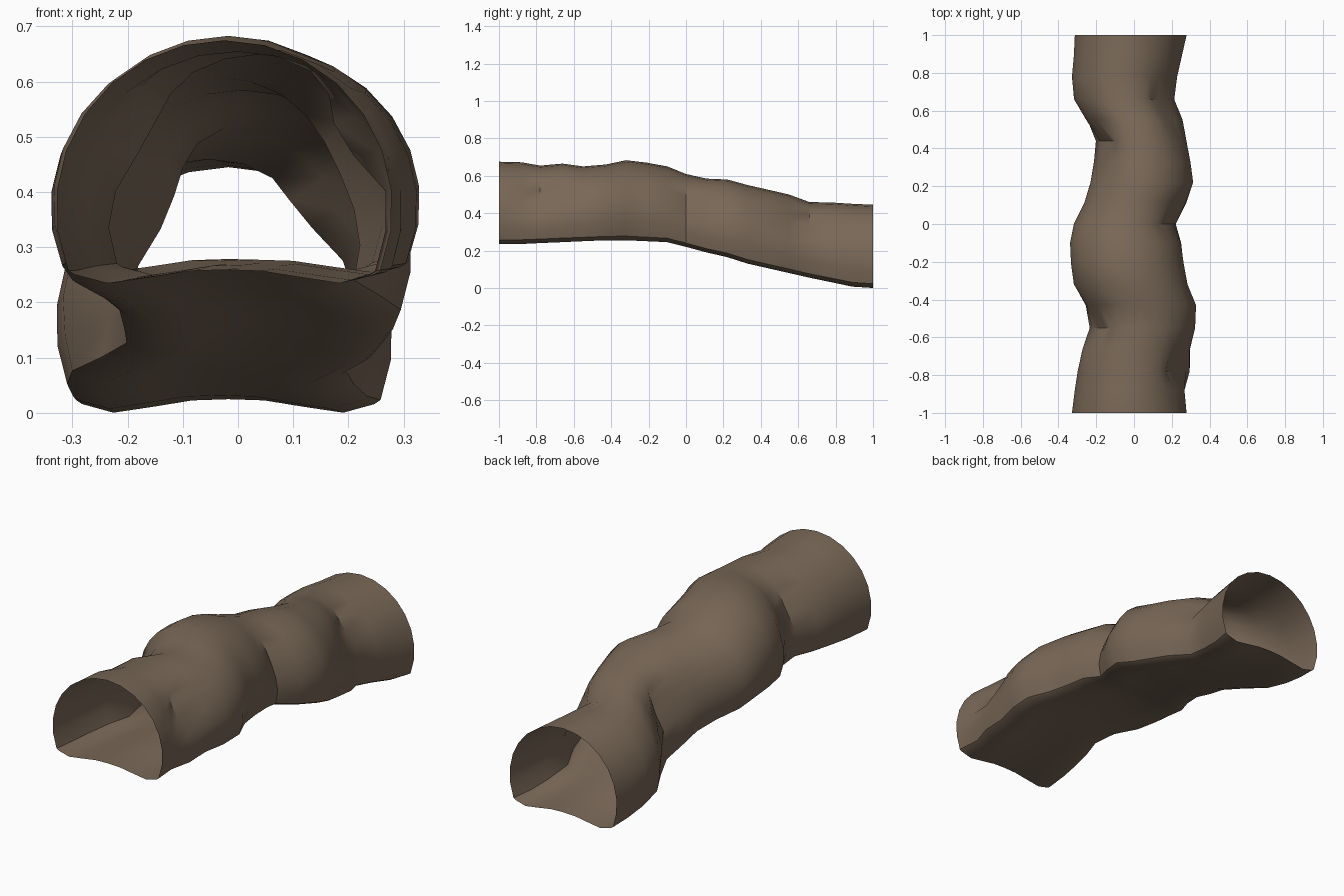
import bpy, bmesh, math

if "Cube" in bpy.data.objects:
    bpy.data.objects.remove(bpy.data.objects["Cube"])

# Ring stations along the tunnel: y, left x, right x, floor z, roof z
RINGS = [
    (-1.00, -.33, .28, .235, .675), (-.88, -.315, .27, .235, .672),
    (-.78, -.30, .30, .24, .655), (-.66, -.275, .30, .245, .665),
    (-.55, -.24, .325, .25, .65), (-.43, -.26, .33, .255, .66),
    (-.32, -.32, .285, .255, .683), (-.21, -.335, .265, .25, .67),
    (-.10, -.34, .255, .245, .65), (.00, -.32, .23, .22, .61),
    (.11, -.265, .28, .19, .585), (.22, -.235, .315, .165, .58),
    (.33, -.225, .30, .13, .55), (.44, -.22, .28, .105, .525),
    (.55, -.265, .26, .08, .50), (.66, -.32, .215, .055, .46),
    (.78, -.33, .23, .03, .457), (.89, -.32, .255, .007, .45),
    (1.00, -.315, .28, 0, .445)]

# Local rock dents: side, y, z, y radius, z radius, depth
DENTS = [
    (-1, -.52, .50, .09, .10, .05), (-1, .42, .36, .12, .12, .07),
    (1, -.76, .50, .07, .09, .09), (1, .60, .36, .12, .07, .05),
    (-1, .50, .13, .10, .07, .05), (1, .02, .45, .10, .12, .03)]

# Cross-section in unit form: u across (-1..1), v up (0..1)
ARCH_STEPS = 16
section = []
for i in range(ARCH_STEPS + 1):
    a = math.radians(-22 + 224 * i / ARCH_STEPS)
    u, v = math.cos(a), .31 + .69 * math.sin(a)
    section.append((u, v))
section += [(-.89, .035), (-.70, 0), (-.45, .025), (-.22, .05), (0, .055),
            (.22, .05), (.45, .025), (.70, 0), (.89, .035)]


def tunnel_point(ring, u, v):
    y, left, right, floor, roof = ring
    x = (left + right) / 2 + u * (right - left) / 2
    z = floor + v * (roof - floor)
    if v > .06:
        for side, dy, dz, ry, rz, depth in DENTS:
            if u * side > 0:
                g = math.exp(-((y - dy) / ry) ** 2 - ((z - dz) / rz) ** 2)
                x -= side * depth * g * min(1, abs(u) * 1.5)
                z -= .3 * depth * g * max(0, v - .5)
    return x, y, z


# Loft the open-ended shell
bm = bmesh.new()
loops = [[bm.verts.new(tunnel_point(r, u, v)) for u, v in section] for r in RINGS]
n = len(section)
for a, b in zip(loops, loops[1:]):
    for i in range(n):
        j = (i + 1) % n
        bm.faces.new((a[i], b[i], b[j], a[j]))
bmesh.ops.recalc_face_normals(bm, faces=bm.faces)
mid = max(bm.faces, key=lambda f: f.calc_center_median().z)
if mid.normal.z < 0:
    bmesh.ops.reverse_faces(bm, faces=bm.faces)

mesh = bpy.data.meshes.new("cave_tunnel")
bm.to_mesh(mesh)
bm.free()
tunnel = bpy.data.objects.new("cave_tunnel", mesh)
bpy.context.collection.objects.link(tunnel)

# Brown rock
rock = bpy.data.materials.new("brown rock")
rock.diffuse_color = (.19, .137, .095, 1)
rock.use_nodes = True
rock.node_tree.nodes["Principled BSDF"].inputs["Base Color"].default_value = rock.diffuse_color
mesh.materials.append(rock)

bpy.context.view_layer.objects.active = tunnel
tunnel.select_set(True)
bpy.ops.object.shade_smooth_by_angle(angle=math.radians(35))
